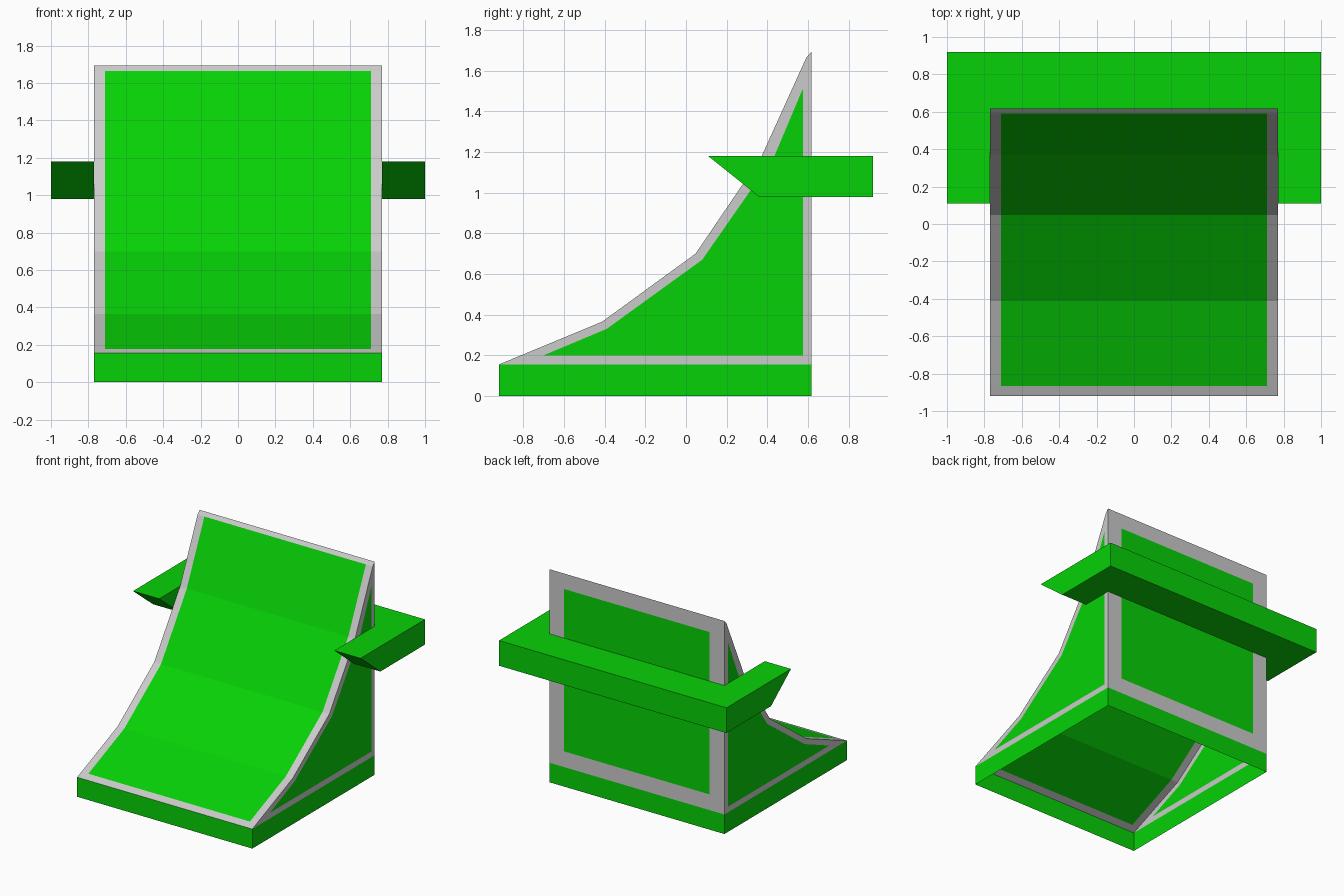
import bpy, bmesh

if "Cube" in bpy.data.objects:
    bpy.data.objects.remove(bpy.data.objects["Cube"])


def material(name, color):
    m = bpy.data.materials.new(name)
    m.diffuse_color = (*color, 1)
    m.use_nodes = True
    m.node_tree.nodes["Principled BSDF"].inputs["Base Color"].default_value = m.diffuse_color
    return m


green = material("green", (0.002, 0.64, 0.002))
grey = material("grey", (0.64, 0.64, 0.64))


def build(name, faces, mat):
    """Mesh object from a list of faces, each a list of points."""
    bm = bmesh.new()
    for f in faces:
        bm.faces.new([bm.verts.new(p) for p in f])
    bmesh.ops.remove_doubles(bm, verts=bm.verts, dist=1e-4)
    bmesh.ops.recalc_face_normals(bm, faces=bm.faces)
    me = bpy.data.meshes.new(name)
    bm.to_mesh(me)
    bm.free()
    ob = bpy.data.objects.new(name, me)
    bpy.context.collection.objects.link(ob)
    me.materials.append(mat)
    return ob


def ring(outer, inner):
    """Border quads between two matching loops."""
    n = len(outer)
    return [[outer[i], outer[(i + 1) % n], inner[(i + 1) % n], inner[i]] for i in range(n)]


W, Y0, Y1, ZB, ZT = 0.77, -0.92, 0.617, 0.155, 1.693

frame, panels = [], []

# curved front slope: grey rim with green middle
slope = [(Y0, ZB), (-0.865, 0.178), (-0.413, 0.365), (0.047, 0.70),
         (0.37, 1.175), (0.592, 1.665), (Y1, ZT)]
cols = [-W, -0.71, 0.71, W]
for j, (a, b) in enumerate(zip(slope, slope[1:])):
    for i, (l, r) in enumerate(zip(cols, cols[1:])):
        quad = [(l, *a), (r, *a), (r, *b), (l, *b)]
        (panels if i == 1 and 0 < j < 5 else frame).append(quad)

# side walls with inset panels
outer = slope[:1] + slope[2:] + [(Y1, ZB)]
inner = [(-0.70, 0.20), (-0.39, 0.33), (0.08, 0.67), (0.435, 1.18),
         (0.57, 1.50), (0.575, 1.51), (0.575, 0.20)]
for x in (-W, W):
    o, n = [[(x, *p) for p in loop] for loop in (outer, inner)]
    frame += ring(o, n)
    panels.append(n)

# back wall with inset panel
def back_rect(w, z0, z1):
    return [(-w, Y1, z0), (w, Y1, z0), (w, Y1, z1), (-w, Y1, z1)]

frame += ring(back_rect(W, ZB, ZT), back_rect(0.64, 0.28, 1.57))
panels.append(back_rect(0.64, 0.28, 1.57))

build("grey_frame", frame, grey)
build("green_panels", panels, green)

# base band, open underneath
def base_loop(z):
    return [(-W, Y0, z), (W, Y0, z), (W, Y1, z), (-W, Y1, z)]

build("base_band", ring(base_loop(0), base_loop(ZB)), green)

# U-shaped bracket behind the wedge, with undercut arm tips
def u_loop(tip, z):
    half = [(1, 0.92), (1, tip), (W, tip), (W, Y1)]
    return [(x, y, z) for x, y in half] + [(-x, y, z) for x, y in reversed(half)]

top, bottom = u_loop(0.11, 1.18), u_loop(0.36, 0.98)
build("rear_bracket", ring(top, bottom) + [top, bottom], green)
